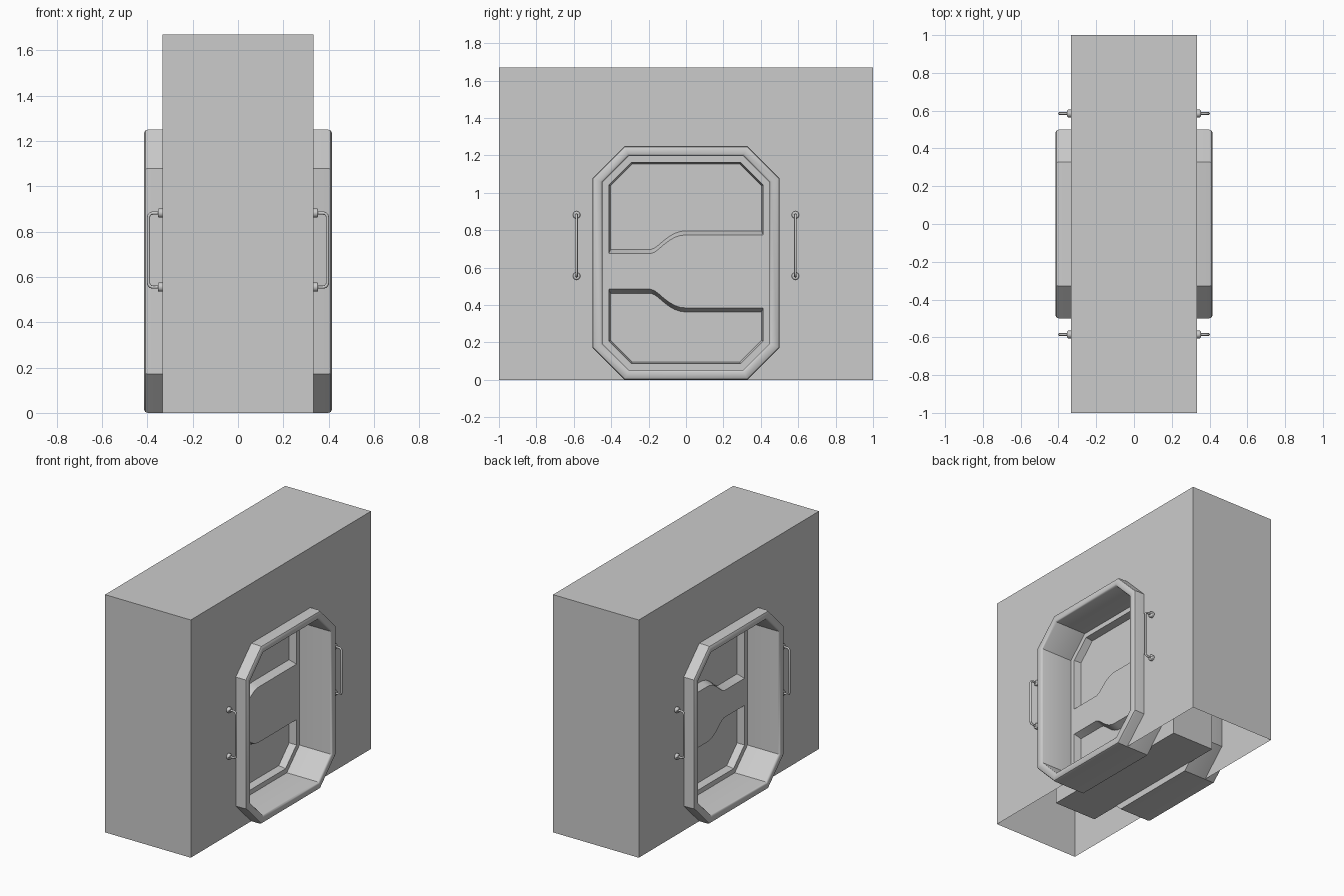
import bpy, bmesh, math

cube = bpy.data.objects.get("Cube")
if cube:
    bpy.data.objects.remove(cube, do_unlink=True)

grey = bpy.data.materials.new("plain_grey")
grey.use_nodes = True
COLOUR = (0.6, 0.6, 0.6, 1)
grey.diffuse_color = COLOUR
grey.node_tree.nodes["Principled BSDF"].inputs["Base Color"].default_value = COLOUR

HALF_WALL, DOOR_X, RECESS = 0.333, 0.165, 0.05
WALL_TOP = 1.67
MID_Z = 0.625


def octagon(inset):
    """Chamfered rectangle in (y, z), inset parallel to the doorway outline."""
    w, h, c = 0.5 - inset, MID_Z - inset, 0.172 - inset * 0.586
    quarter = [(w, h - c), (w - c, h)]
    half = quarter + [(-y, z) for y, z in reversed(quarter)]
    return [(y, MID_Z + z) for y, z in half + [(-y, -z) for y, z in half]]


def loop(bm, x, points):
    return [bm.verts.new((x, y, z)) for y, z in points]


def bridge(bm, a, b):
    n = len(a)
    for i in range(n):
        bm.faces.new((a[i], a[(i + 1) % n], b[(i + 1) % n], b[i]))


def finish(name, bm, smooth=False):
    """Turn one half into an object mirrored to the other side."""
    bmesh.ops.recalc_face_normals(bm, faces=bm.faces)
    mesh = bpy.data.meshes.new(name)
    bm.to_mesh(mesh)
    bm.free()
    mesh.materials.append(grey)
    obj = bpy.data.objects.new(name, mesh)
    bpy.context.collection.objects.link(obj)
    if smooth:
        bpy.ops.object.select_all(action='DESELECT')
        obj.select_set(True)
        bpy.context.view_layer.objects.active = obj
        bpy.ops.object.shade_smooth_by_angle(angle=math.radians(35))
    mod = obj.modifiers.new("mirror", 'MIRROR')
    mod.merge_threshold = 0.0005
    return obj


# Wall shell, open underneath, with the doorway cut up from the floor
bm = bmesh.new()
o = octagon(0)
doorway = o[5:] + o[:5]          # starts and ends on the floor
doorway = sorted(doorway, key=lambda p: math.atan2(p[1] - MID_Z, p[0]) % math.tau)
start = max(range(8), key=lambda i: (p := doorway[i])[0] - 10 * p[1])
doorway = doorway[start:] + doorway[:start]
outer = [(-1, 0), (-1, WALL_TOP), (1, WALL_TOP), (1, 0)]
side = loop(bm, HALF_WALL, outer + doorway)
bm.faces.new(side)
middle = loop(bm, 0, outer)
for i in range(3):
    bm.faces.new((side[i], side[i + 1], middle[i + 1], middle[i]))
finish("wall_block", bm)

# Doorway frame: a bevelled octagonal tube
bm = bmesh.new()
section = [(0.16, 0), (0.398, 0), (0.409, 0.004), (0.415, 0.014),
           (0.415, 0.042), (0.411, 0.049), (0.403, 0.053), (0.16, 0.053)]
rings = [loop(bm, x, octagon(d)) for x, d in section]
for i, ring in enumerate(rings):
    bridge(bm, ring, rings[(i + 1) % len(rings)])
finish("door_frame", bm, smooth=True)


def window(inset, band, top):
    """Door recess outline: chamfered at one end, stepped band edge at the other."""
    w, h, c = 0.5 - inset, MID_Z - inset, 0.172 - inset * 0.586
    step = [(-w, 0), (-0.19, 0), (-0.17, 0.07), (-0.15, 0.21), (-0.12, 0.47),
            (-0.09, 0.7), (-0.06, 0.87), (-0.03, 0.97), (0.0, 1), (w, 1)]
    sign = 1 if top else -1
    edge = [(y, 0.58 + sign * (band + t * 0.1)) for y, t in step]
    ends = [(w, h - c), (w - c, h), (c - w, h), (-w, h - c)]
    return edge + [(y, MID_Z + sign * z) for y, z in ends]


# Wide door slab with two recessed panels either side of a stepped band
bm = bmesh.new()
rect = [(-0.6, 0.045), (0.6, 0.045), (0.6, 1.205), (-0.6, 1.205)]
face_rim = loop(bm, DOOR_X, rect)
bridge(bm, face_rim, loop(bm, 0, rect))
rims = [face_rim]
for top in (True, False):
    front = loop(bm, DOOR_X, window(0.087, 0.095, top))
    back = loop(bm, DOOR_X - RECESS, window(0.097, 0.117, top))
    bridge(bm, front, back)
    bm.faces.new(back)
    rims.append(front)
edges = [bm.edges.get((r[i], r[i - 1])) for r in rims for i in range(len(r))]
bmesh.ops.triangle_fill(bm, edges=edges, use_beauty=True, use_dissolve=False)
finish("door_panel", bm, smooth=True)

# Grab handles beside each doorway
LOW, HIGH = 0.555, 0.882
bend = [(0.33, 0), (0.377, 0), (0.386, 0.003), (0.392, 0.009), (0.395, 0.018)]
path = [(x, LOW + d) for x, d in bend] + [(x, HIGH - d) for x, d in reversed(bend)]
for sx, side_name in ((1, "left"), (-1, "right")):
    for sy, end_name in ((1, "back"), (-1, "front")):
        tag = side_name + "_" + end_name
        y = sy * 0.585
        curve = bpy.data.curves.new("grab_handle_" + tag, 'CURVE')
        curve.dimensions = '3D'
        curve.bevel_depth = 0.007
        curve.bevel_resolution = 2
        spline = curve.splines.new('POLY')
        spline.points.add(len(path) - 1)
        for point, (x, z) in zip(spline.points, path):
            point.co = (sx * x, y, z, 1)
        spline.use_smooth = True
        curve.materials.append(grey)
        handle = bpy.data.objects.new("grab_handle_" + tag, curve)
        bpy.context.collection.objects.link(handle)
        # Mounting feet
        for z, level in ((LOW, "lower"), (HIGH, "upper")):
            bpy.ops.mesh.primitive_cylinder_add(
                vertices=20, radius=0.02, depth=0.026,
                location=(sx * 0.341, y, z), rotation=(0, math.pi / 2, 0))
            foot = bpy.context.object
            foot.name = "handle_foot_" + tag + "_" + level
            foot.data.materials.append(grey)
            bpy.ops.object.shade_smooth_by_angle(angle=math.radians(40))
            bevel = foot.modifiers.new("bevel", 'BEVEL')
            bevel.width = 0.006
            bevel.segments = 2
